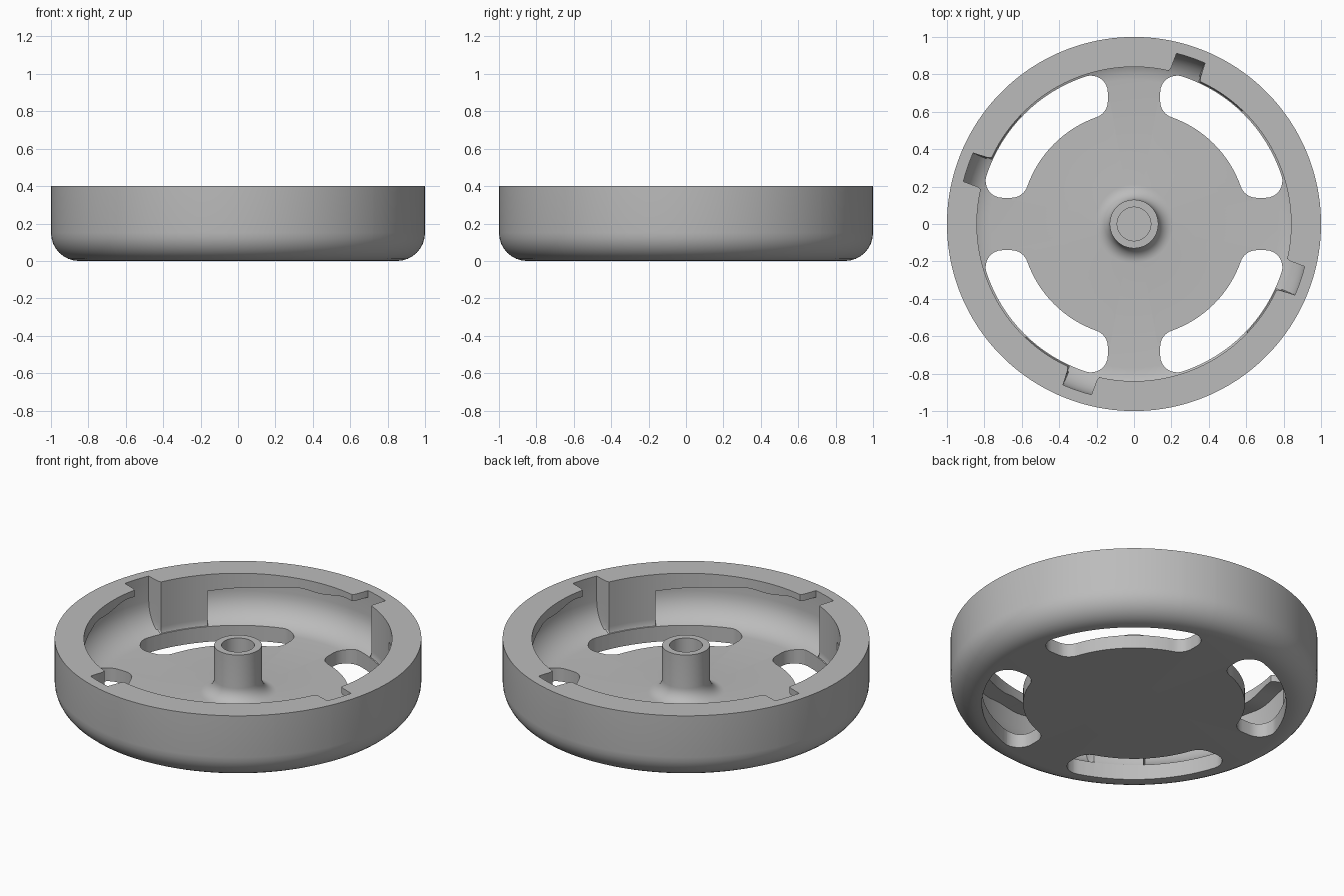
import bpy, bmesh
from math import sin, cos, pi, radians, degrees, sqrt, atan2

if "Cube" in bpy.data.objects:
    bpy.data.objects.remove(bpy.data.objects["Cube"], do_unlink=True)

LIP, CAVITY, FLOOR, TOP = 0.84, 0.94, 0.08, 0.4
NOTCH_START, QUARTER = 65, 90

metal = bpy.data.materials.new("plain grey")
metal.use_nodes = True
grey = (0.5, 0.5, 0.5, 1)
metal.diffuse_color = grey
metal.node_tree.nodes["Principled BSDF"].inputs["Base Color"].default_value = grey


def arc(cx, cy, r, start, end, n=8):
    """Points along a circular arc, angles in degrees."""
    steps = [radians(start + (end - start) * i / n) for i in range(n + 1)]
    return [(cx + r * cos(a), cy + r * sin(a)) for a in steps]


def section(lip, cavity, ceiling):
    """Radial section from the underside centre round to the boss hole."""
    outer = [(0, 0)] + arc(0.85, 0.15, 0.15, -90, 0) + [(1, TOP)]
    rim = [(lip, TOP), (lip, ceiling), (cavity, ceiling)]
    bowl = [(min(r, cavity), z) for r, z in arc(CAVITY - 0.17, FLOOR + 0.17, 0.17, 0, -90)]
    boss = arc(0.21, FLOOR + 0.08, 0.08, -90, -180)
    boss += [(0.13, 0.36), (0.09, 0.36), (0.09, FLOOR), (0, FLOOR)]
    return outer + rim + bowl + boss


def quarter_columns():
    """Sections of one quarter: entry notch, undercut track, then solid stop."""
    cols = [(0, LIP, LIP, 0.36), (0.6, 0.86, 0.86, 0.36)]
    cols += [(t, CAVITY, CAVITY, 0.36) for t in (1.2, 3.5, 6, 8.5, 11)]
    cols += [(11.6, 0.86, CAVITY, 0.36)]
    steps = 30
    for i in range(steps + 1):
        u = i / steps
        wave = 0.008 * sin(u * 6 * pi) if u < 0.5 else 0
        cols.append((12.2 + 59 * u, LIP, CAVITY, 0.36 - 0.06 * u + wave))
    cols += [(t, LIP, LIP, 0.3) for t in (71.5, 74, 76.5, 79, 81.5, 84, 87)]
    return cols


def new_object(name, bm):
    bmesh.ops.recalc_face_normals(bm, faces=bm.faces[:])
    mesh = bpy.data.meshes.new(name)
    bm.to_mesh(mesh)
    bm.free()
    ob = bpy.data.objects.new(name, mesh)
    bpy.context.collection.objects.link(ob)
    return ob


# Wheel body: sections swept round the axis
bm = bmesh.new()
rings = []
for q in range(4):
    for t, lip, cavity, ceiling in quarter_columns():
        a = radians(NOTCH_START + QUARTER * q + t)
        rings.append([bm.verts.new((r * cos(a), r * sin(a), z))
                      for r, z in section(lip, cavity, ceiling)])
for i, ring in enumerate(rings):
    following = rings[(i + 1) % len(rings)]
    for j in range(len(ring) - 1):
        bm.faces.new((ring[j], following[j], following[j + 1], ring[j + 1]))
bmesh.ops.remove_doubles(bm, verts=bm.verts[:], dist=1e-5)
wheel = new_object("wheel_body", bm)
wheel.data.materials.append(metal)


# Slot outline: space between two spokes, the hub and the rim, corners rounded
def slot_outline(spoke=0.14, hub=0.605, rim=0.83, f=0.09):
    x = spoke + f
    y_in, y_out = sqrt((hub + f) ** 2 - x * x), sqrt((rim - f) ** 2 - x * x)
    a_in, a_out = degrees(atan2(y_in, x)), degrees(atan2(y_out, x))
    half = arc(0, 0, hub, 45, a_in)[:-1]
    half += arc(x, y_in, f, a_in + 180, 180) + arc(x, y_out, f, 180, a_out)
    half += arc(0, 0, rim, a_out, 45)[1:]
    return half + [(y, x) for x, y in reversed(half[1:-1])]


bm = bmesh.new()
for q in range(4):
    c, s = cos(q * pi / 2), sin(q * pi / 2)
    face = bm.faces.new([bm.verts.new((x * c - y * s, x * s + y * c, -0.1))
                         for x, y in slot_outline()])
    made = bmesh.ops.extrude_face_region(bm, geom=[face], use_keep_orig=True)["geom"]
    bmesh.ops.translate(bm, vec=(0, 0, 0.35),
                        verts=[v for v in made if isinstance(v, bmesh.types.BMVert)])
cutter = new_object("slot_cutter", bm)
cutter.hide_render = True

# Cut the slots and finish the shading
cut = wheel.modifiers.new("slots", 'BOOLEAN')
cut.operation, cut.solver, cut.object = 'DIFFERENCE', 'EXACT', cutter
bpy.ops.object.select_all(action='DESELECT')
wheel.select_set(True)
bpy.context.view_layer.objects.active = wheel
bpy.ops.object.modifier_apply(modifier=cut.name)
bpy.data.objects.remove(cutter, do_unlink=True)
bpy.ops.object.shade_smooth_by_angle(angle=radians(30))
